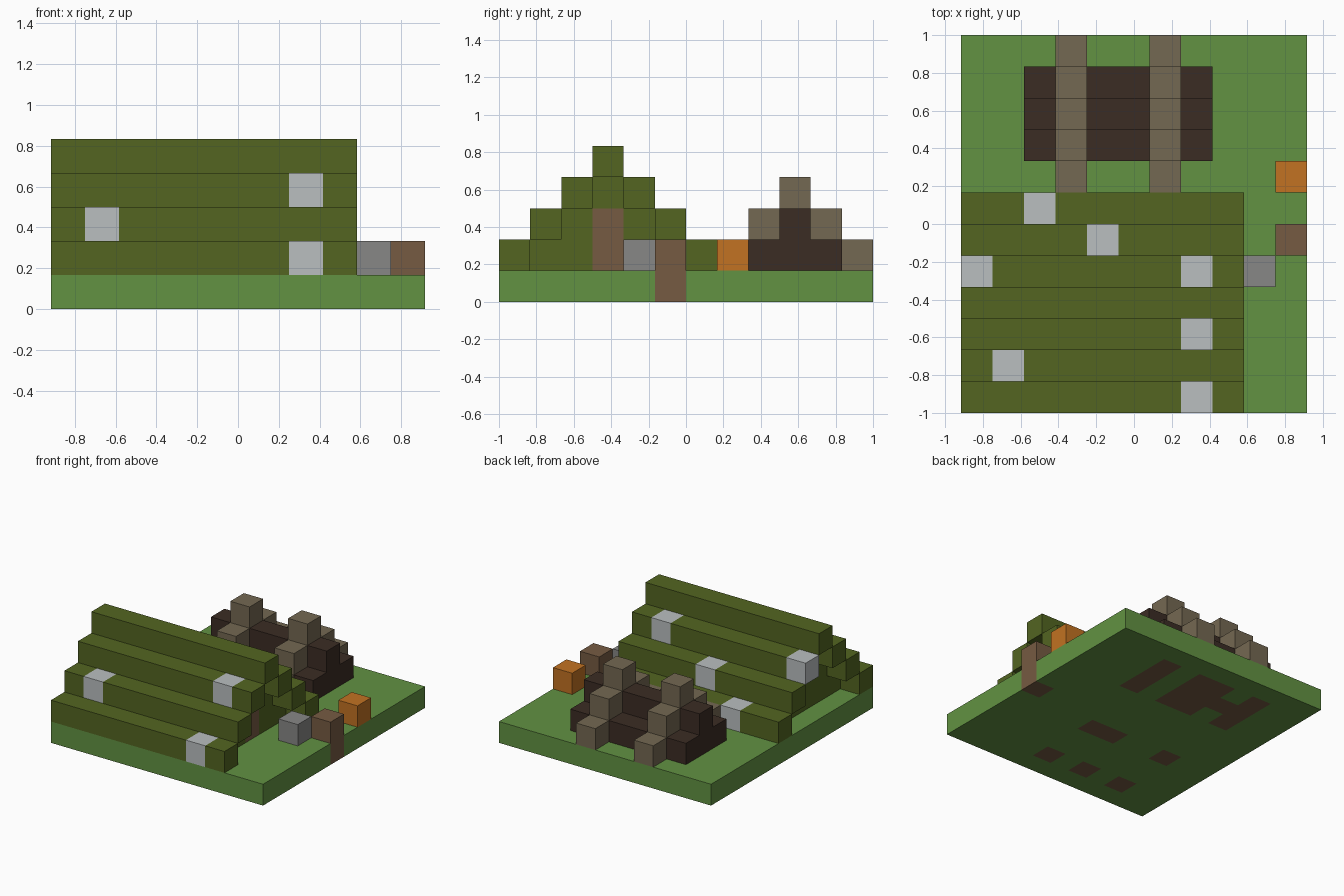
import bpy, bmesh
from math import floor
from mathutils import Vector

if "Cube" in bpy.data.objects:
    bpy.data.objects.remove(bpy.data.objects["Cube"], do_unlink=True)

CELL = 1 / 6          # size of one block
COLS, ROWS = 11, 12   # ground size in blocks


def material(name, rgb):
    """Flat material from an 8-bit display colour."""
    lin = [((c / 255 + 0.055) / 1.055) ** 2.4 for c in rgb]
    mat = bpy.data.materials.new(name)
    mat.use_nodes = True
    mat.diffuse_color = (*lin, 1)
    bsdf = mat.node_tree.nodes["Principled BSDF"]
    bsdf.inputs["Base Color"].default_value = (*lin, 1)
    bsdf.inputs["Roughness"].default_value = 0.9
    return mat


grass = material("grass green", (98, 146, 66))
moss = material("moss green", (83, 101, 33))
stone = material("pale stone", (186, 191, 192))
rock = material("mid grey", (135, 135, 134))
wood = material("wood brown", (118, 91, 66))
log = material("grey brown", (116, 104, 82))
soil = material("dark brown", (59, 44, 36))
orange = material("orange", (194, 114, 34))


def to_world(c, r, h):
    return Vector((c - COLS / 2, r - ROWS / 2, h)) * CELL


def finish(name, bm, *mats):
    mesh = bpy.data.meshes.new(name)
    bm.to_mesh(mesh)
    bm.free()
    for m in mats:
        mesh.materials.append(m)
    obj = bpy.data.objects.new(name, mesh)
    bpy.context.collection.objects.link(obj)
    return obj


def block(name, mat, col, row, level, size=(1, 1, 1)):
    """Box of whole blocks whose lowest corner is at (col, row, level)."""
    bm = bmesh.new()
    bmesh.ops.create_cube(bm, size=1)
    for v in bm.verts:
        v.co = to_world(*(p + (k + 0.5) * s for p, k, s in zip((col, row, level), v.co, size)))
    return finish(name, bm, mat)


# Ground slab, with brown blocks let into it
brown_cells = {(10, 5), (6, 4), (5, 4), (2, 4), (6, 1), (4, 1), (2, 1), (3, 9)}
brown_cells |= {(c, r) for c in (2, 4, 5, 7) for r in (8, 9, 10)}
bm = bmesh.new()
bmesh.ops.create_grid(bm, x_segments=COLS, y_segments=ROWS, size=0.5)
for v in bm.verts:
    v.co = to_world((v.co.x + 0.5) * COLS, (v.co.y + 0.5) * ROWS, 0)
top = bmesh.ops.extrude_face_region(bm, geom=bm.faces[:], use_keep_orig=True)
for v in top["geom"]:
    if isinstance(v, bmesh.types.BMVert):
        v.co.z += CELL
bmesh.ops.recalc_face_normals(bm, faces=bm.faces[:])
for f in bm.faces:
    p = (f.calc_center_median() - f.normal * CELL / 2) / CELL
    f.material_index = int((floor(p.x + COLS / 2), floor(p.y + ROWS / 2)) in brown_cells)
finish("ground_slab", bm, grass, wood)

# Stepped roof: one beam per row, broken by pale stone blocks
ROOF_LENGTH = 9
stones = {0: [7], 1: [1], 2: [7], 4: [0, 7], 5: [4], 6: [2]}
for row in range(7):
    level = 4 - abs(row - 3)
    start = 0
    for c in stones.get(row, []) + [ROOF_LENGTH]:
        if c > start:
            block("roof_beam", moss, start, row, level, (c - start, 1, 1))
        if c < ROOF_LENGTH:
            block("roof_stone", stone, c, row, level)
        start = c + 1

# End walls, set one block in under the roof, with a door in one
for col in (1, 7):
    for row in range(1, 6):
        height = 3 - abs(row - 3)
        if col == 7 and row == 3:
            block("door", wood, col, row, 1, (1, 1, 2))
            block("door_lintel", moss, col, row, 3)
        else:
            block("end_wall", moss, col, row, 1, (1, 1, height))

# Dark soil heap
block("heap_lower", soil, 2, 8, 1, (6, 3, 1))
block("heap_upper", soil, 2, 9, 2, (6, 1, 1))

# Stepped log arches over the heap
for col in (3, 6):
    for row in range(7, 12):
        block("log_arch", log, col, row, 3 - abs(row - 9))

# Loose blocks in the yard
block("yard_rock", rock, 9, 4, 1)
block("yard_stump", wood, 10, 5, 1)
block("yard_lantern", orange, 10, 7, 1)
